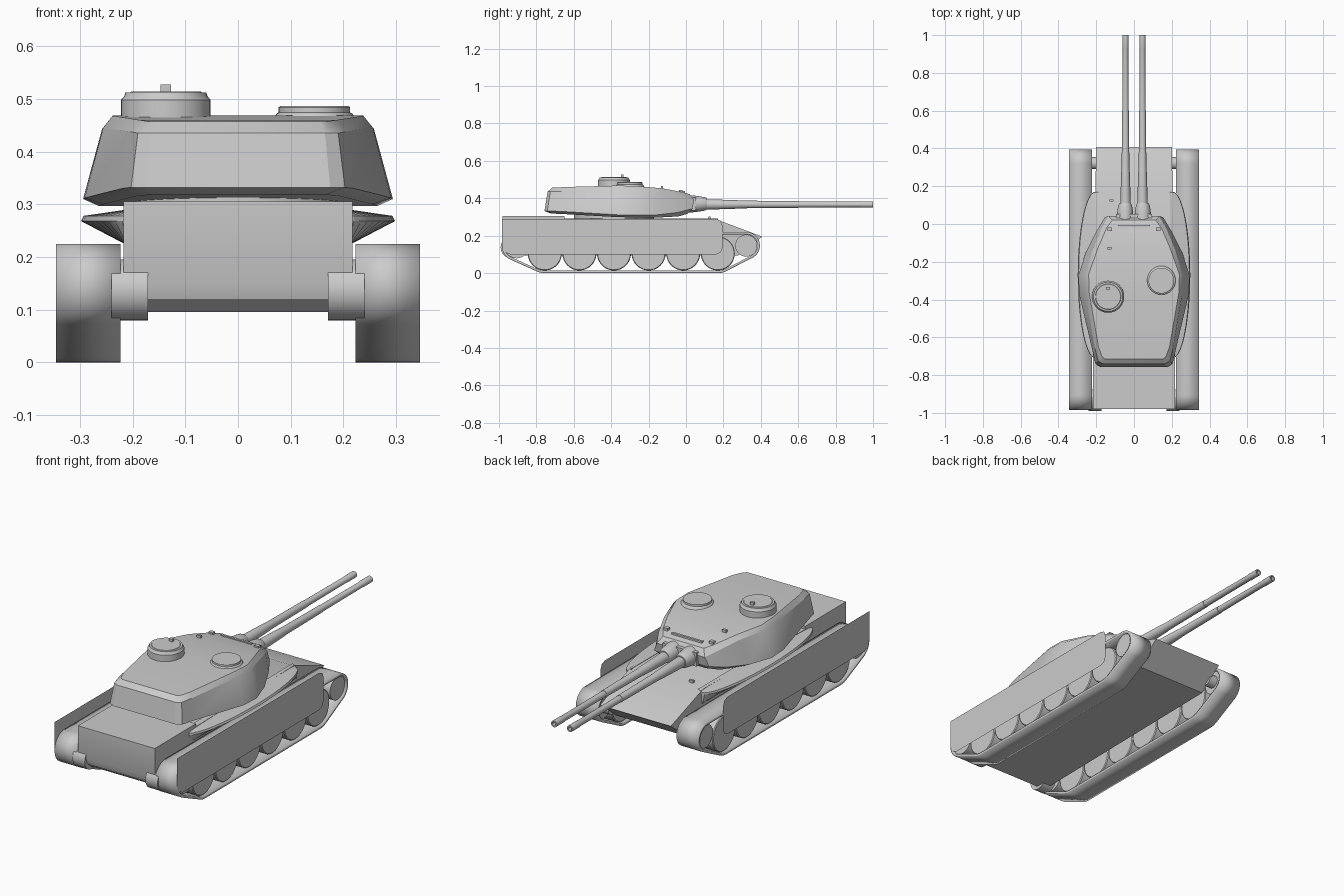
import bpy
from math import sin, cos, pi, radians
from mathutils.geometry import convex_hull_2d

if "Cube" in bpy.data.objects:
    bpy.data.objects.remove(bpy.data.objects["Cube"])


def make(name, verts, faces, mirror=False, solid=0, fix=True, angle=28):
    me = bpy.data.meshes.new(name)
    me.from_pydata(verts, [], faces)
    ob = bpy.data.objects.new(name, me)
    bpy.context.collection.objects.link(ob)
    bpy.ops.object.select_all(action='DESELECT')
    ob.select_set(True)
    bpy.context.view_layer.objects.active = ob
    if fix:
        bpy.ops.object.mode_set(mode='EDIT')
        bpy.ops.mesh.select_all(action='SELECT')
        bpy.ops.mesh.remove_doubles(threshold=0.0001)
        bpy.ops.mesh.normals_make_consistent(inside=False)
        bpy.ops.object.mode_set(mode='OBJECT')
    bpy.ops.object.shade_smooth_by_angle(angle=radians(angle))
    if solid:
        m = ob.modifiers.new("thickness", 'SOLIDIFY')
        m.thickness, m.offset = solid, -1
    if mirror:
        ob.modifiers.new("mirror", 'MIRROR')
    return ob


def box(name, c, s, mirror=False):
    v = [(c[0] + s[0] / 2 * i, c[1] + s[1] / 2 * j, c[2] + s[2] / 2 * k)
         for i in (-1, 1) for j in (-1, 1) for k in (-1, 1)]
    f = [(0, 1, 3, 2), (4, 6, 7, 5), (0, 4, 5, 1), (2, 3, 7, 6), (0, 2, 6, 4), (1, 5, 7, 3)]
    return make(name, v, f, mirror)


def lathe(name, prof, c, axis, n=32, mirror=False):
    """Revolve (radius, height) points about an axis through c; both ends are capped."""
    v, f = [], []
    for r, h in prof:
        for i in range(n):
            a, b = r * cos(2 * pi * i / n), r * sin(2 * pi * i / n)
            p = {'x': (h, a, b), 'y': (a, h, b), 'z': (a, b, h)}[axis]
            v.append(tuple(p[k] + c[k] for k in range(3)))
    for j in range(len(prof) - 1):
        for i in range(n):
            k = (i + 1) % n
            f.append((j * n + i, j * n + k, j * n + n + k, j * n + n + i))
    f += [tuple(range(n)), tuple(range(len(v) - n, len(v)))]
    return make(name, v, f, mirror)


# Hull body: side profile (half width, y, z)
prof = [(.217, -.98, .305), (.217, -.98, .15), (.217, -.97, .12), (.217, -.94, .095),
        (.2, .28, .095), (.2, .408, .195), (.205, .155, .29), (.217, -.65, .29), (.217, -.65, .305)]
n = len(prof)
make("hull", [(s * x, y, z) for s in (-1, 1) for x, y, z in prof],
     [tuple(range(n)), tuple(range(n, 2 * n))] +
     [(i, (i + 1) % n, n + (i + 1) % n, n + i) for i in range(n)])

# Curved side bulges below the turret
v, f, steps = [], [], 20
for i in range(steps + 1):
    t = pi * i / steps
    y, s = -.27 + .44 * cos(t), sin(t)
    v += [(.21, y, .222), (.205 + .093 * s, y, .268), (.205 + .088 * s, y, .278), (.19, y, .293)]
for i in range(steps):
    for j in range(4):
        k = (j + 1) % 4
        f.append((i * 4 + j, i * 4 + k, i * 4 + 4 + k, i * 4 + 4 + j))
make("hull_side_bulge", v, f, mirror=True)

# Turret: stacked half outlines, mirrored into rings
levels = [
    [(.14, -.72, .318), (.165, -.715, .318), (.19, -.66, .316), (.255, -.38, .30), (.265, -.27, .297),
     (.225, -.15, .297), (.165, -.04, .303), (.12, .01, .318)],
    [(.175, -.757, .332), (.203, -.742, .332), (.22, -.67, .33), (.291, -.37, .312), (.294, -.27, .31),
     (.255, -.15, .312), (.2, -.04, .325), (.155, .035, .345)],
    [(.165, -.74, .435), (.19, -.725, .435), (.206, -.66, .438), (.256, -.365, .445), (.258, -.265, .443),
     (.215, -.13, .435), (.17, -.02, .41), (.135, .043, .39)],
    [(.155, -.715, .457), (.17, -.70, .457), (.188, -.65, .460), (.238, -.36, .468), (.24, -.265, .465),
     (.19, -.125, .453), (.145, -.02, .433), (.115, .02, .422)],
]
m = len(levels[0])
v, f = [], []
for lv in levels:
    v += lv + [(-x, y, z) for x, y, z in reversed(lv)]
for j in range(len(levels) - 1):
    for i in range(2 * m):
        k = (i + 1) % (2 * m)
        f.append((j * 2 * m + i, j * 2 * m + k, (j + 1) * 2 * m + k, (j + 1) * 2 * m + i))
for base in (0, (len(levels) - 1) * 2 * m):
    for i in range(m - 1):
        f.append((base + i, base + i + 1, base + 2 * m - 2 - i, base + 2 * m - 1 - i))
make("turret", v, f, angle=24)
lathe("turret_ring", [(.215, .28), (.215, .322)], (0, -.385, 0), 'z', 48)

# Hatches and roof details
lathe("large_cupola", [(.085, .44), (.085, .498), (.079, .505), (.077, .512), (.068, .512), (.066, .514)],
      (-.137, -.385, 0), 'z', 40)
lathe("small_hatch", [(.082, .455), (.072, .472), (.068, .474), (.068, .484), (.065, .486)],
      (.145, -.30, 0), 'z', 40)
box("cupola_periscope", (-.137, -.34, .518), (.02, .014, .018))
box("roof_periscope", (-.13, -.128, .457), (.022, .012, .018))
box("driver_periscope", (-.12, .125, .296), (.022, .012, .014))
box("mantlet_slot_cover", (0, -.012, .432), (.17, .012, .012))
box("roof_bracket", (.128, -.028, .437), (.024, .02, .016), mirror=True)

# Twin guns with mantlet collars
lathe("gun_mantlet", [(.045, -.02), (.046, .03), (.041, .07), (.036, .1), (.03, .112)],
      (.047, 0, .37), 'y', 28, True)
lathe("gun_barrel", [(.028, .1), (.025, .2), (.022, .29), (.0205, .30), (.018, .6), (.0165, .60),
                     (.015, .93), (.0165, .935), (.0165, 1), (.010, 1), (.010, .9)],
      (.045, 0, .367), 'y', 24, True)
box("mantlet_plate", (0, .03, .37), (.19, .045, .07))

# Tracks: band wrapped round the end wheels and road wheels
rear, front = (-.905, .145, .08), (.322, .147, .073)
wheels = [(-.755 + .185 * i, .105, .091) for i in range(6)]
pts = [(y + r * cos(2 * pi * i / 48), z + r * sin(2 * pi * i / 48))
       for y, z, r in (rear, front, (-.755, .105, .105), (.17, .105, .105)) for i in range(48)]
loop = [pts[i] for i in convex_hull_2d(pts)]
n = len(loop)
if sum(loop[i][0] * loop[(i + 1) % n][1] - loop[(i + 1) % n][0] * loop[i][1] for i in range(n)) < 0:
    loop.reverse()
v = [(x, y, z) for x in (.223, .345) for y, z in loop]
make("track", v, [(i, (i + 1) % n, n + (i + 1) % n, n + i) for i in range(n)],
     mirror=True, solid=.013, fix=False)

# Road wheels, end wheels, axles and final drives
for i, (y, z, r) in enumerate(wheels):
    lathe(f"road_wheel_{i + 1}", [(r - .004, .235), (r, .239), (r, .331), (r - .004, .335)],
          (0, y, z), 'x', 32, True)
for name, (y, z, r) in (("rear_wheel", rear), ("front_wheel", front)):
    lathe(name, [(r - .014, .235), (r - .014, .335)], (0, y, z), 'x', 32, True)
lathe("front_axle", [(.032, .19), (.032, .24)], (0, .322, .15), 'x', 20, True)
lathe("final_drive", [(.058, .171), (.058, .24)], (0, -.933, .137), 'x', 28, True)

# Thin side skirts with rounded front corners
skirt = [(-.985, .29), (-.985, .15), (-.972, .115), (-.94, .1), (.16, .1), (.185, .11), (.195, .135),
         (.195, .255), (.185, .28), (.16, .29)]
make("side_skirt", [(.346, y, z) for y, z in reversed(skirt)], [tuple(range(len(skirt)))[::-1]],
     mirror=True, fix=False)
